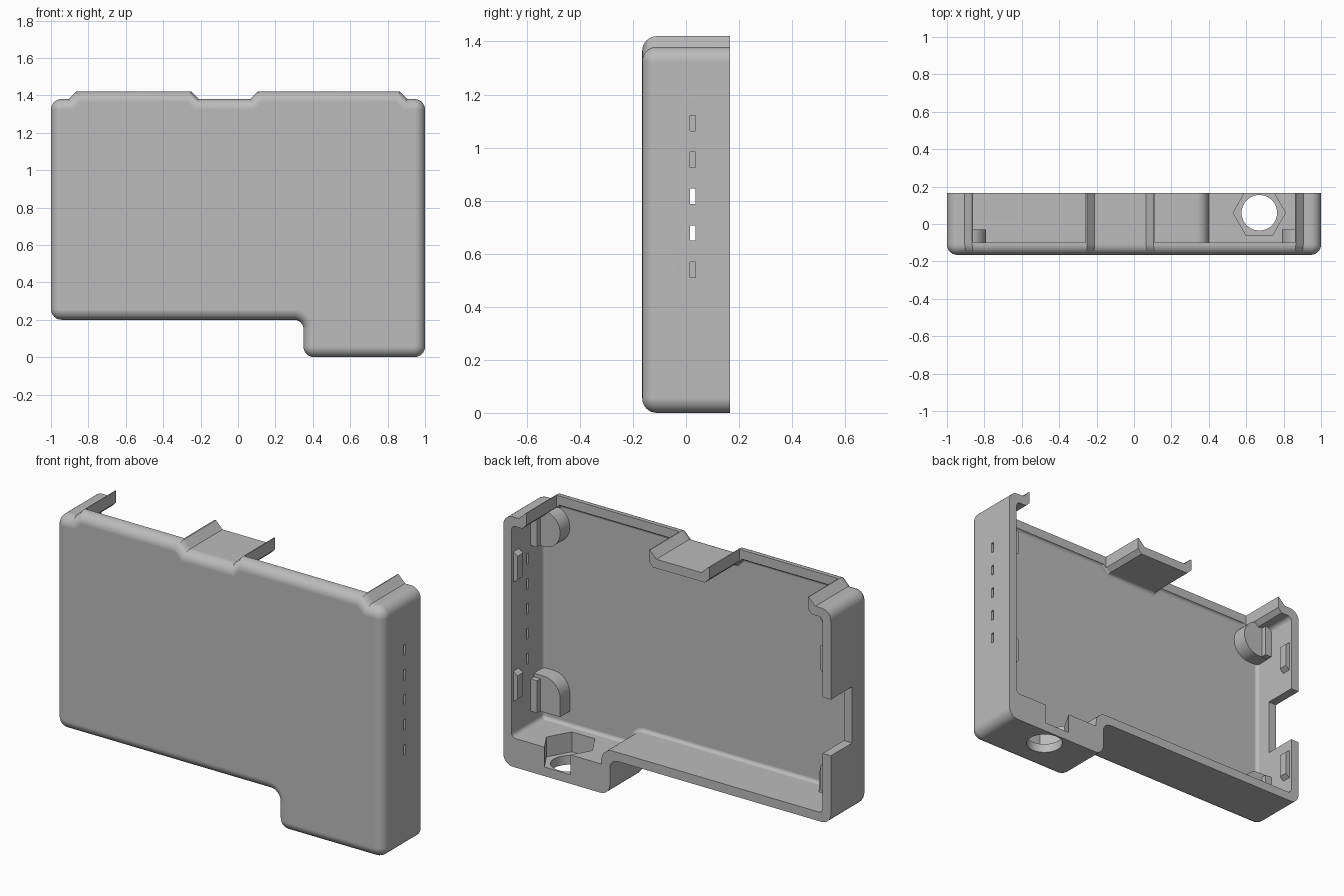
import bpy, bmesh, math
from mathutils import Vector

cube = bpy.data.objects.get("Cube")
if cube:
    bpy.data.objects.remove(cube, do_unlink=True)

# One plain grey plastic
grey = bpy.data.materials.new("grey_plastic")
grey.use_nodes = True
colour = (0.5, 0.5, 0.5, 1)
grey.diffuse_color = colour
grey.node_tree.nodes["Principled BSDF"].inputs["Base Color"].default_value = colour


def rounded(corners, steps=8):
    """Counter-clockwise (x, z, radius) corners to an outline with rounded corners."""
    out = []
    for i, (x, z, r) in enumerate(corners):
        p = Vector((x, z))
        if r == 0:
            out.append(p)
            continue
        a = (Vector(corners[i - 1][:2]) - p).normalized()
        b = (Vector(corners[(i + 1) % len(corners)][:2]) - p).normalized()
        half = a.angle(b) / 2
        centre = p + (a + b).normalized() * r / math.sin(half)
        start = p + a * r / math.tan(half) - centre
        end = p + b * r / math.tan(half) - centre
        turn = math.atan2(start.x * end.y - start.y * end.x, start.dot(end))
        for k in range(steps + 1):
            t = turn * k / steps
            c, s = math.cos(t), math.sin(t)
            out.append(centre + Vector((start.x * c - start.y * s, start.x * s + start.y * c)))
    return out


def inset(outline, d):
    """Move a counter-clockwise outline inwards by d with mitred corners."""
    out = []
    for i, p in enumerate(outline):
        e = (p - outline[i - 1]).normalized()
        f = (outline[(i + 1) % len(outline)] - p).normalized()
        n, m = Vector((-e.y, e.x)), Vector((-f.y, f.x))
        out.append(p + (n + m) * d / (1 + n.dot(m)))
    return out


def prism(name, outline, y0, y1, fillet=0, side=1):
    """Extrude an x-z outline along y, with an optional round on the front edge."""
    rings = [(y0, outline)]
    if fillet:
        steps = 8
        rings = []
        for k in range(steps + 1):
            t = math.pi / 2 * k / steps
            rings.append((y0 + fillet * (1 - math.cos(t)), inset(outline, fillet * (1 - math.sin(t)))))
    rings.append((y1, outline))
    bm = bmesh.new()
    loops = [[bm.verts.new((side * p.x, y, p.y)) for p in pts] for y, pts in rings]
    n = len(outline)
    for a, b in zip(loops, loops[1:]):
        for i in range(n):
            j = (i + 1) % n
            bm.faces.new((a[i], a[j], b[j], b[i]))
    bm.faces.new(loops[0])
    bm.faces.new(loops[-1])
    bmesh.ops.recalc_face_normals(bm, faces=bm.faces)
    mesh = bpy.data.meshes.new(name)
    bm.to_mesh(mesh)
    bm.free()
    mesh.materials.append(grey)
    ob = bpy.data.objects.new(name, mesh)
    bpy.context.collection.objects.link(ob)
    return ob


def box(name, x0, x1, y0, y1, z0, z1, side=1):
    corners = [(x0, z0), (x1, z0), (x1, z1), (x0, z1)]
    return prism(name, [Vector(c) for c in corners], y0, y1, side=side)


def drill(name, sides, radius, z0, z1):
    bpy.ops.mesh.primitive_cylinder_add(vertices=sides, radius=radius, depth=z1 - z0,
                                        location=(0.67, 0.06, (z0 + z1) / 2),
                                        rotation=(0, 0, math.pi / 2))
    ob = bpy.context.object
    ob.name = name
    ob.data.materials.append(grey)
    return ob


def cut(target, cutter):
    cutter.hide_render = True
    mod = target.modifiers.new("cut", "BOOLEAN")
    mod.operation, mod.solver, mod.object = "DIFFERENCE", "EXACT", cutter
    bpy.context.view_layer.objects.active = target
    bpy.ops.object.modifier_apply(modifier=mod.name)
    bpy.data.objects.remove(cutter, do_unlink=True)


# Outer shell: stepped bottom, raised stretches along the top
r = 0.057
low, high = 1.38, 1.42
corners = [(-1, 0.2, r), (0.35, 0.2, 0.05), (0.35, 0, r), (1, 0, r), (1, low, r),
           (0.905, low, 0), (0.865, high, 0), (0.105, high, 0), (0.065, low, 0),
           (-0.21, low, 0), (-0.25, high, 0), (-0.865, high, 0), (-0.905, low, 0),
           (-1, low, r)]
case = prism("case_shell", rounded(corners), -0.165, 0.165, fillet=0.055)

# Hollow inside, with a thicker floor in the foot
inner = []
for p, (x, z, rad) in zip(inset([Vector(c[:2]) for c in corners], 0.05), corners):
    new_r = 0.065 if rad == 0.05 else 0.025 if rad and abs(x) == 1 else 0
    inner.append((p.x, max(p.y, 0.16), new_r))
cut(case, prism("cavity", rounded(inner), -0.115, 0.3, fillet=0.02))

# Two openings through the top
for x0, x1 in ((-0.86, -0.258), (0.11, 0.86)):
    cut(case, box("top_opening", x0, x1, -0.10, 0.3, 1.3, 1.6))

# Row of small slots in the left wall, port notch in the right wall
for k in range(5):
    z = 0.54 + 0.138 * k
    cut(case, box("slot", 0.9, 1.1, 0.015, 0.035, z - 0.029, z + 0.029))
cut(case, box("port_notch", -1.1, -0.9, -0.02, 0.3, 0.58, 0.89))

# Nut pocket and round hole in the foot
cut(case, drill("nut_pocket", 6, 0.14, 0.05, 0.3))
cut(case, drill("bolt_hole", 48, 0.095, -0.1, 0.2))

parts = [case]
for side, label in ((1, "left"), (-1, "right")):
    # Support posts with a taller rib against the wall
    for level, z0, z1, r0 in (("upper", 1.155, 1.355, 0.099), ("lower", 0.24, 0.44, 0)):
        outline = rounded([(0.79, z0, r0), (0.965, z0, 0), (0.965, z1, 0), (0.79, z1, 0.099)])
        if z1 > 1.33:
            outline = [Vector((p.x, min(p.y, 1.35))) for p in outline]
        parts.append(prism(f"{label}_{level}_post", outline, -0.13, -0.03, side=side))
        parts.append(box(f"{label}_{level}_rib", 0.91, 0.965, -0.13, 0.0, z0 + 0.002,
                         z1 - 0.02, side=side))
    # Snap bumps near the open back edge
    for level, z0, z1 in (("upper", 1.0, 1.19), ("lower", 0.34, 0.53)):
        shape = [(0.925, z0 + 0.03), (0.965, z0), (0.965, z1), (0.925, z1 - 0.03)]
        parts.append(prism(f"{label}_{level}_snap", [Vector(p) for p in shape],
                           0.10, 0.15, side=side))

# Smooth the rounds, keep the edges crisp
for ob in parts:
    bpy.ops.object.select_all(action="DESELECT")
    ob.select_set(True)
    bpy.context.view_layer.objects.active = ob
    bpy.ops.object.shade_smooth_by_angle(angle=math.radians(30))
    weighted = ob.modifiers.new("weighted_normals", "WEIGHTED_NORMAL")
    weighted.keep_sharp = True
